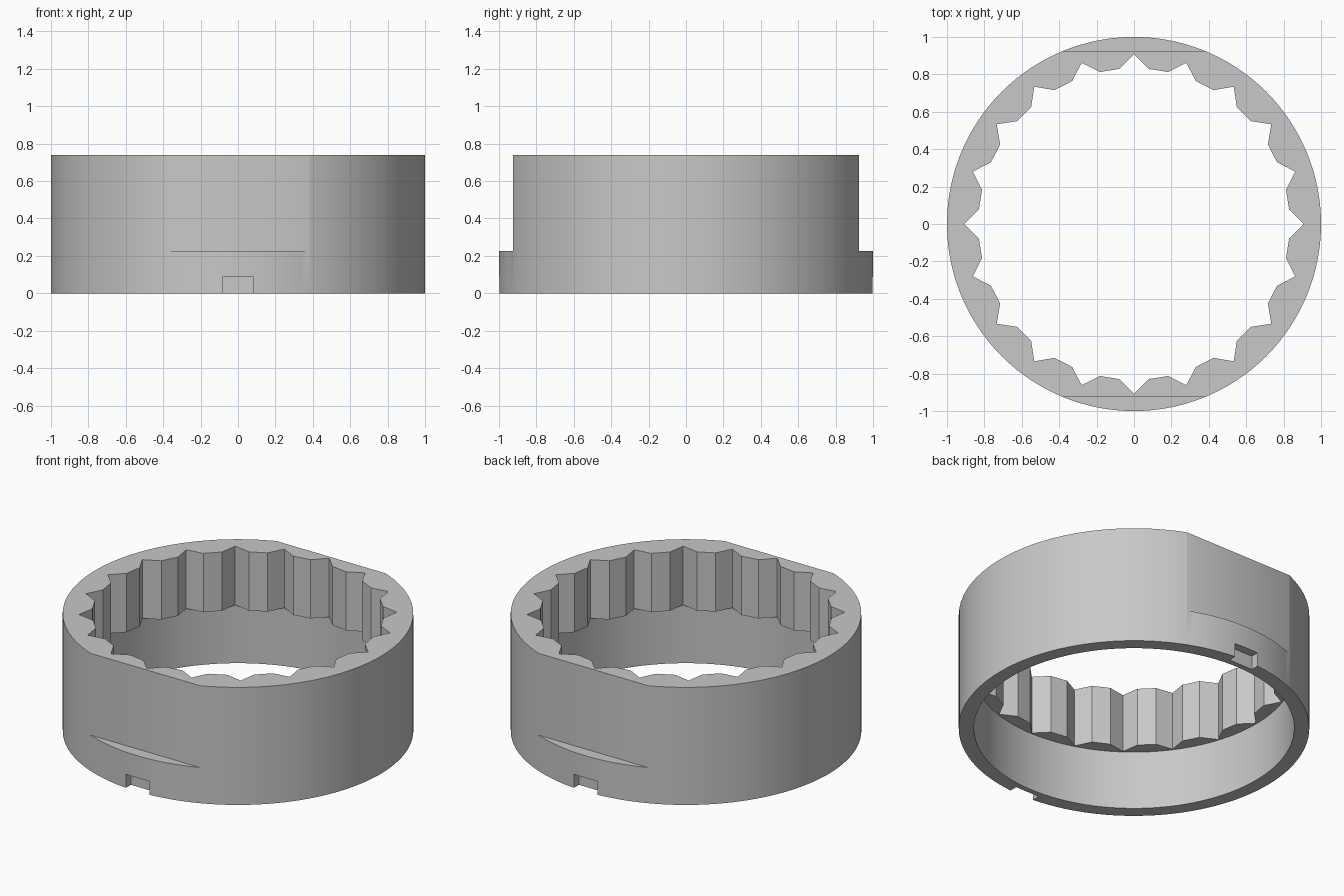
import bpy, bmesh
from math import sin, cos, radians, tau

cube = bpy.data.objects.get("Cube")
if cube:
    bpy.data.objects.remove(cube)

HEIGHT = 0.74
FLAT_Y, FLAT_Z = 0.925, 0.225
BORE_R, BORE_Z = 0.914, 0.37
TEETH, TIP_R, ROOT_R, HALF_ANGLE = 20, 0.907, 0.833, 5.3
SEGMENTS = 128


def prism(name, points, z0, z1):
    """Extrude a closed outline between two heights."""
    bm = bmesh.new()
    low = [bm.verts.new((x, y, z0)) for x, y in points]
    high = [bm.verts.new((x, y, z1)) for x, y in points]
    bm.faces.new(low[::-1])
    bm.faces.new(high)
    for i in range(len(points)):
        j = (i + 1) % len(points)
        bm.faces.new((low[i], low[j], high[j], high[i]))
    mesh = bpy.data.meshes.new(name)
    bm.to_mesh(mesh)
    bm.free()
    obj = bpy.data.objects.new(name, mesh)
    bpy.context.collection.objects.link(obj)
    return obj


def circle(radius):
    return [(radius * cos(tau * i / SEGMENTS), radius * sin(tau * i / SEGMENTS))
            for i in range(SEGMENTS)]


def rectangle(half_width, y0, y1):
    y0, y1 = sorted((y0, y1))
    return [(-half_width, y0), (half_width, y0), (half_width, y1), (-half_width, y1)]


# Outer collar
collar = prism("splined_collar", circle(1), 0, HEIGHT)

# Internal spline outline: V-shaped grooves with flat lands between them
spline = []
for i in range(TEETH):
    for offset, r in ((-HALF_ANGLE, ROOT_R), (0, TIP_R), (HALF_ANGLE, ROOT_R)):
        a = tau * i / TEETH + radians(offset)
        spline.append((r * cos(a), r * sin(a)))

# Cutters: plain lower bore, splined upper bore, side flats and key notches
cutters = [prism("bore_cutter", circle(BORE_R), -0.2, BORE_Z),
           prism("spline_cutter", spline, 0.2, 1)]
for side in (-1, 1):
    cutters.append(prism("flat_cutter", rectangle(0.7, side * FLAT_Y, side * 1.2), FLAT_Z, 1))
    cutters.append(prism("notch_cutter", rectangle(0.083, side * 0.947, side * 1.2), -0.2, 0.086))

for cutter in cutters:
    mod = collar.modifiers.new(cutter.name, 'BOOLEAN')
    mod.operation = 'DIFFERENCE'
    mod.solver = 'EXACT'
    mod.object = cutter

# Bake the cuts and discard the cutters
bpy.context.view_layer.update()
graph = bpy.context.evaluated_depsgraph_get()
cut_mesh = bpy.data.meshes.new_from_object(collar.evaluated_get(graph))
collar.modifiers.clear()
collar.data = cut_mesh
for cutter in cutters:
    bpy.data.objects.remove(cutter)

# Single grey finish
grey = bpy.data.materials.new("plain_grey")
grey.use_nodes = True
colour = (0.58, 0.58, 0.58, 1)
grey.diffuse_color = colour
grey.node_tree.nodes["Principled BSDF"].inputs["Base Color"].default_value = colour
collar.data.materials.clear()
collar.data.materials.append(grey)

# Smooth round walls, crisp edges
bpy.ops.object.select_all(action='DESELECT')
collar.select_set(True)
bpy.context.view_layer.objects.active = collar
bpy.ops.object.shade_smooth_by_angle(angle=radians(30))
